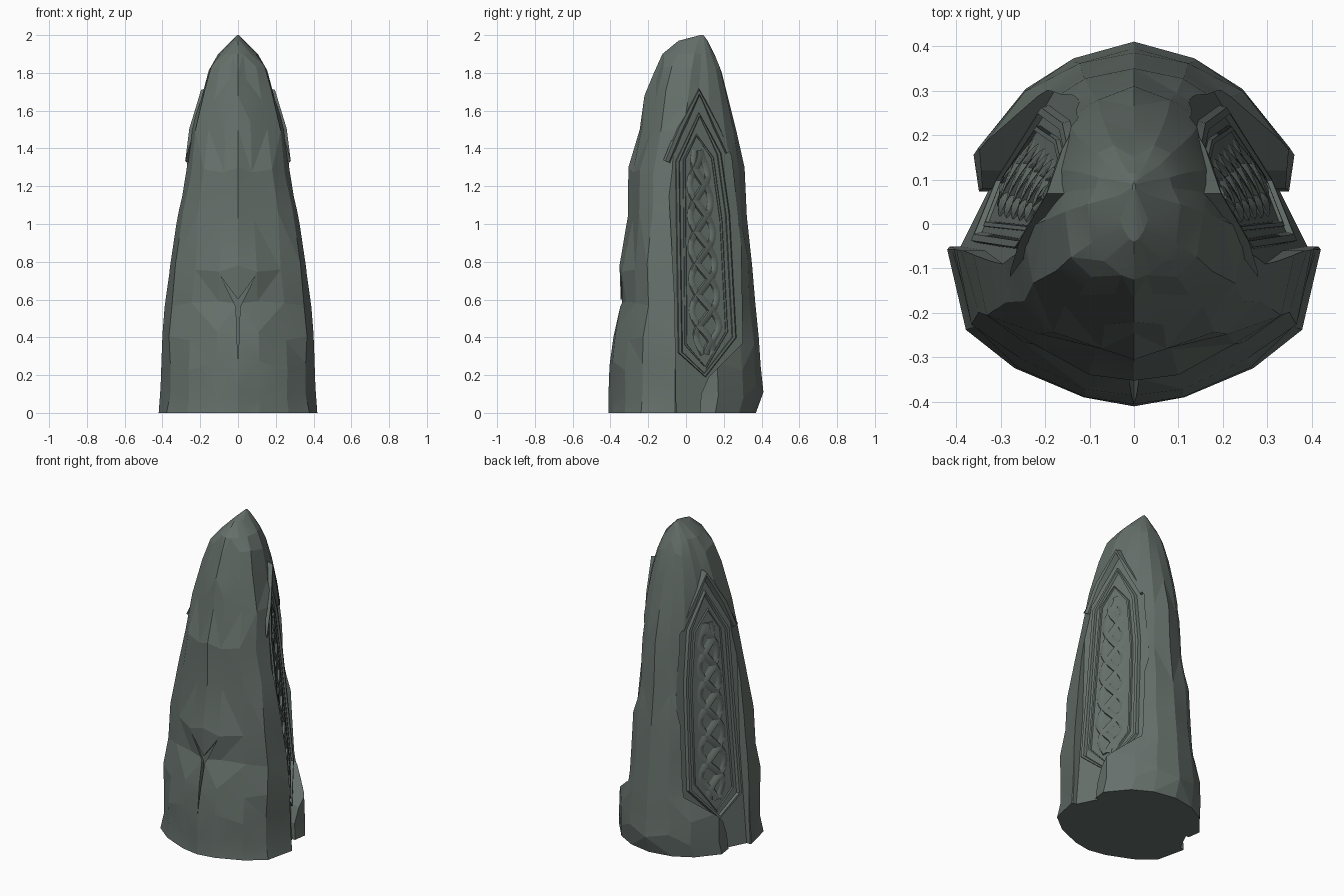
import bpy, bmesh, math, random
from mathutils import Vector

cube = bpy.data.objects.get("Cube")
if cube:
    bpy.data.objects.remove(cube, do_unlink=True)
random.seed(4)

stone = bpy.data.materials.new("grey green stone")
stone.use_nodes = True
colour = (0.13, 0.16, 0.145, 1)
stone.diffuse_color = colour
bsdf = next(n for n in stone.node_tree.nodes if n.type == 'BSDF_PRINCIPLED')
bsdf.inputs["Base Color"].default_value = colour
bsdf.inputs["Roughness"].default_value = 0.9


def finish(bm, name, angle=None):
    bmesh.ops.recalc_face_normals(bm, faces=bm.faces[:])
    mesh = bpy.data.meshes.new(name)
    bm.to_mesh(mesh)
    bm.free()
    mesh.materials.append(stone)
    ob = bpy.data.objects.new(name, mesh)
    bpy.context.collection.objects.link(ob)
    if angle:
        smooth(ob, angle)
    return ob


def activate(ob):
    bpy.ops.object.select_all(action='DESELECT')
    ob.select_set(True)
    bpy.context.view_layer.objects.active = ob


def smooth(ob, angle):
    activate(ob)
    bpy.ops.object.shade_smooth_by_angle(angle=math.radians(angle))


def skin(bm, rings, closed=False):
    """Join equal rings of points into a solid."""
    rows = [[bm.verts.new(p) for p in r] for r in rings]
    n = len(rows[0])
    pairs = list(zip(rows, rows[1:]))
    if closed:
        pairs.append((rows[-1], rows[0]))
    else:
        bm.faces.new(rows[0])
        bm.faces.new(rows[-1])
    for a, b in pairs:
        for i in range(n):
            j = (i + 1) % n
            bm.faces.new((a[i], a[j], b[j], b[i]))


def on_panel(y, z, h, side):
    """Point at height h above the sloping floor of a side panel."""
    return Vector((side * (0.365 - 0.1 * z - 0.5 * y + h), y, z))


def ridge(bm, path, width, height, closed=False):
    """Flat-topped moulding along a path of (y, z, lift), on both sides."""
    n = len(path)
    for side in (1, -1):
        rings = []
        for i, (y, z, lift) in enumerate(path):
            a = path[(i - 1) % n] if closed or i else path[0]
            b = path[(i + 1) % n] if closed or i < n - 1 else path[-1]
            t = Vector((b[0] - a[0], b[1] - a[1])).normalized()
            rings.append([on_panel(y - t.y * w * width, z + t.x * w * width, h, side)
                          for w, h in ((-1, -0.012), (-0.45, lift + height),
                                       (0.45, lift + height), (1, -0.012))])
        skin(bm, rings, closed)


def carve(target, cutter):
    cutter.hide_render = True
    mod = target.modifiers.new("carve", 'BOOLEAN')
    mod.operation = 'DIFFERENCE'
    mod.solver = 'EXACT'
    mod.object = cutter
    activate(target)
    bpy.ops.object.modifier_apply(modifier=mod.name)
    bpy.data.objects.remove(cutter, do_unlink=True)


# Weathered body: height, half width, front, back
levels = [(0, .42, -.41, .37), (.11, .41, -.41, .41), (.25, .405, -.405, .395),
          (.4, .40, -.385, .385), (.58, .392, -.345, .367), (.78, .365, -.352, .35),
          (1.04, .325, -.308, .322), (1.3, .28, -.305, .31), (1.5, .25, -.245, .265),
          (1.68, .20, -.22, .22), (1.8, .155, -.17, .19), (1.9, .105, -.125, .15),
          (1.97, .035, -.04, .115), (2.0, .004, .075, .092)]
section = [(0, -1), (.27, -.95), (.64, -.79), (.9, -.58), (1, -.14), (.82, .12),
           (.76, .42), (.54, .76), (.3, .93), (0, 1)]
last = len(section) - 1
rings = []
for k, (z, half, front, back) in enumerate(levels):
    mid = max(0, z - 1.3) * 0.12
    right, left = [], []
    for i, (u, t) in enumerate(section):
        x = u * half
        y = mid + t * ((mid - front) if t < 0 else (back - mid))
        # the rear foot bulges outwards
        if t > 0.3 and z < 0.35:
            x *= 1.13
        dz = 0
        if 0 < k < len(levels) - 3 and 0 < i < last:
            s = 1 + random.uniform(-.035, .02) * (i != 4)
            x, y = x * s, y * s
            dz = random.uniform(-.04, .04)
        right.append((x, y, z + dz))
        if 0 < i < last:
            left.append((-x, y, z + dz))
    rings.append(right + left[::-1])
bm = bmesh.new()
skin(bm, rings)
bmesh.ops.triangulate(bm, faces=[f for f in bm.faces if len(f.verts) == 4])
body = finish(bm, "stone_body")

# Pointed side recesses, open at the foot
recess = [(.07, -.05), (.08, .1), (.12, .19), (.3, .37), (.29, .9), (.24, 1.36),
          (.16, 1.53), (.07, 1.70), (-.1, 1.33), (-.06, .6), (-.05, -.05)]
bm = bmesh.new()
for side in (1, -1):
    skin(bm, [[on_panel(y, z, h, side) for y, z in recess] for h in (0, .3)])
carve(body, finish(bm, "recess_cutter"))

# Forked crack on the front
crack = [(0, .25), (.011, .56), (.09, .72), (0, .6), (-.09, .72), (-.011, .56)]
bm = bmesh.new()
skin(bm, [[(x, y, z) for x, z in crack] for y in (-.6, -.33)])
carve(body, finish(bm, "crack_cutter"))
smooth(body, 10)

# Gable lip over each recess
bm = bmesh.new()
ridge(bm, [(-.1, 1.33, -.035), (-.03, 1.5, -.004), (.07, 1.70, .008), (.16, 1.52, .005),
           (.225, 1.38, -.01)], .022, .028)
finish(bm, "gable_lip", 30)

# Outer and inner mouldings framing the carved panel
bm = bmesh.new()
ridge(bm, [(.07, 1.58, 0), (-.045, 1.33, -.005), (-.03, .32, 0), (.1, .2, 0),
           (.255, .4, 0), (.22, 1.05, 0), (.175, 1.37, 0)], .016, .015, True)
finish(bm, "outer_frame", 30)
bm = bmesh.new()
ridge(bm, [(.055, 1.47, 0), (-.01, 1.34, 0), (0, .36, 0), (.105, .24, 0),
           (.215, .43, 0), (.185, 1.02, 0), (.14, 1.35, 0)], .010, .008, True)
finish(bm, "inner_frame", 30)

# Broad, worn three-strand braid in relief
bm = bmesh.new()
for strand in range(3):
    path = []
    for i in range(61):
        f = i / 60
        z = .31 + 1.08 * f
        phase = math.tau * (z / .5 + strand / 3)
        spread = (.075 - .027 * f) * min(1, .35 + 5 * f, .35 + 5 * (1 - f))
        path.append((.112 - .047 * f + spread * math.sin(phase), z,
                     .005 * math.cos(2 * phase)))
    ridge(bm, path, .027, .009)
finish(bm, "carved_braid", 60)
